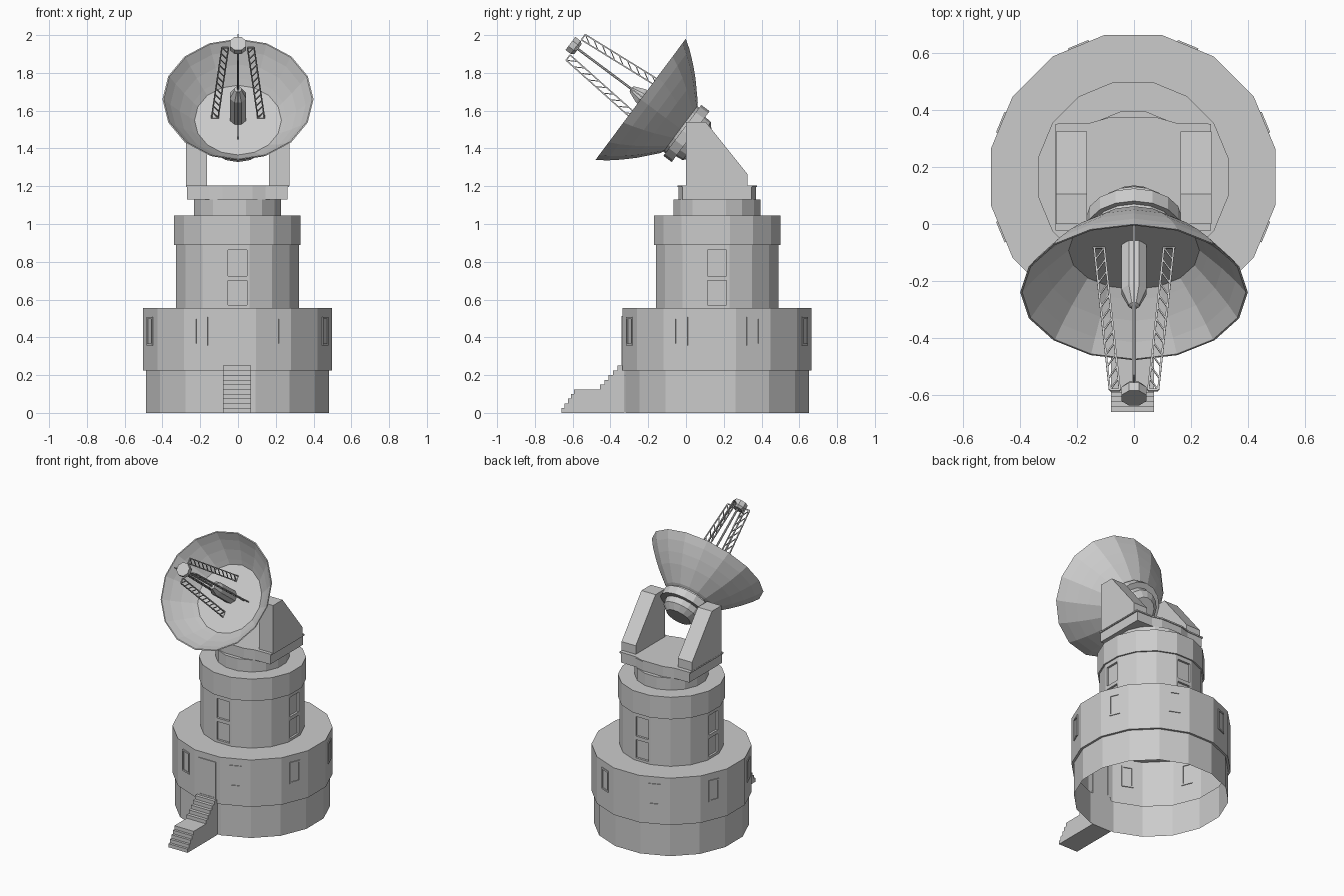
import bpy, bmesh, math
from mathutils import Matrix, Vector

if "Cube" in bpy.data.objects:
    bpy.data.objects.remove(bpy.data.objects["Cube"])

CX, CY = -0.003, 0.165                     # tower axis
TOWER = Matrix.Translation((CX, CY, 0))
TILT = Matrix.Translation((0, -0.24, 1.66)) @ Matrix.Rotation(math.radians(53.3), 4, 'X')
FEED = TILT @ Matrix.Translation((0, 0.015, 0))


def finish(name, bm, matrix=Matrix()):
    bmesh.ops.recalc_face_normals(bm, faces=bm.faces)
    bm.transform(matrix)
    me = bpy.data.meshes.new(name)
    bm.to_mesh(me)
    bm.free()
    ob = bpy.data.objects.new(name, me)
    bpy.context.collection.objects.link(ob)
    return ob


def revolve(name, profile, sides, matrix, phase=0.0):
    """Spin (radius, height) points around local z; radius 0 makes a pole."""
    bm = bmesh.new()
    rings = []
    for r, z in profile:
        if r == 0:
            rings.append([bm.verts.new((0, 0, z))] * sides)
        else:
            rings.append([bm.verts.new((r * math.cos(a), r * math.sin(a), z))
                          for a in (2 * math.pi * (i + phase) / sides for i in range(sides))])
    for lo, hi in zip(rings, rings[1:]):
        for i in range(sides):
            j = (i + 1) % sides
            quad = list(dict.fromkeys((lo[i], lo[j], hi[j], hi[i])))
            bm.faces.new(quad)
    return finish(name, bm, matrix)


def extrude(name, outline, vec, matrix=Matrix()):
    bm = bmesh.new()
    face = bm.faces.new([bm.verts.new(p) for p in outline])
    geo = bmesh.ops.extrude_face_region(bm, geom=[face])["geom"]
    bmesh.ops.translate(bm, vec=vec, verts=[g for g in geo if isinstance(g, bmesh.types.BMVert)])
    return finish(name, bm, matrix)


def bar(bm, p, q, w):
    p, q = Vector(p), Vector(q)
    rot = (q - p).to_track_quat('Z', 'Y').to_matrix().to_4x4()
    m = Matrix.Translation((p + q) / 2) @ rot @ Matrix.Diagonal((w, w, (q - p).length, 1))
    bmesh.ops.create_cube(bm, size=1, matrix=m)


def box(name, size, matrix):
    bm = bmesh.new()
    bmesh.ops.create_cube(bm, size=1, matrix=Matrix.Diagonal((*size, 1)))
    return finish(name, bm, matrix)


def frame(name, angle, apothem, width, z0, z1, t):
    bm = bmesh.new()
    h, y = width / 2 - t / 2, -apothem
    for s in (-h, h):
        bar(bm, (s, y, z0), (s, y, z1), t)
    for z in (z0 + t / 2, z1 - t / 2):
        bar(bm, (-h, y, z), (h, y, z), t)
    return finish(name, bm, TOWER @ Matrix.Rotation(math.radians(angle), 4, 'Z'))


def flat(apothem):
    return apothem / math.cos(math.pi / 16)


# Hollow base drum, open underneath
revolve("base_drum", [(flat(.485), 0), (flat(.485), .225), (flat(.5), .225),
                      (flat(.5), .555), (flat(.31), .555)], 16, TOWER, 0.5)

# Tower with a wider top band, neck on top
tower = revolve("tower", [(0, .555), (flat(.325), .555), (flat(.325), .89), (flat(.335), .89),
                          (flat(.335), 1.045), (flat(.23), 1.045), (flat(.23), 1.13), (0, 1.13)],
                16, TOWER, 0.5)

# Recessed tower windows, two per side
for k in range(4):
    for z0, z1 in ((.572, .70), (.725, .862)):
        m = TOWER @ Matrix.Rotation(k * math.pi / 2, 4, 'Z') @ Matrix.Translation((0, -.325, (z0 + z1) / 2))
        cutter = box("window_cutter", (.10, .03, z1 - z0), m)
        cutter.hide_render = True
        cutter.hide_set(True)
        mod = tower.modifiers.new("window", 'BOOLEAN')
        mod.operation, mod.solver, mod.object = 'DIFFERENCE', 'EXACT', cutter

# Base windows and door
for k in range(8):
    frame("base_window_frame", 22.5 + 45 * k, .5, .078, .357, .507, .011)
frame("door_frame", 0, .5, .135, .25, .512, .012)
box("door_panel", (.115, .006, .25), Matrix.Translation((CX, CY - .5, .378)))

# Stairs: two flights with a landing
steps = [(-.66, 0)]
z = 0
for start, run in ((-.66, .017), (-.455, .023)):
    for i in range(5):
        y = start + i * run
        steps.append((y, z))
        z += .025
        steps.append((y, z))
steps = list(dict.fromkeys(steps)) + [(-.325, .25), (-.325, 0)]
extrude("stairs", [(-.08, y, z) for y, z in steps], (.15, 0, 0))

# Turntable platform with bulging front and back, and a thin lip
def platform(name, grow, z0, z1):
    half = [(.27, .185), (.15, .188), (.08, .208), (-.08, .208), (-.15, .188), (-.27, .185)]
    pts = [(x * grow, y * grow, z0) for x, y in half] + [(-x * grow, -y * grow, z0) for x, y in half]
    extrude(name, pts, (0, 0, z1 - z0), TOWER)

platform("platform", .985, 1.13, 1.195)
platform("platform_lip", 1.012, 1.195, 1.205)

# Support arms
side = [(0, 1.2), (0, 1.54), (.105, 1.54), (.325, 1.265), (.325, 1.2)]
for x in (-.275, .163):
    extrude("support_arm", [(x, y, z) for y, z in side], (.11, 0, 0))

# Dish bowl with rear hub
revolve("dish", [(0, -.184), (.23, -.184), (.257, -.158), (.309, -.105), (.358, -.048), (.393, 0),
                 (.4, 0), (.366, -.05), (.316, -.11), (.263, -.166), (.168, -.252), (.15, -.262),
                 (.15, -.275), (.168, -.275), (.168, -.33), (.13, -.33), (.125, -.37),
                 (.085, -.405), (0, -.405)], 16, TILT)

# Feed horn, rod and sub-reflector
revolve("feed_horn", [(0, -.184), (.047, -.184), (.047, .01), (.02, .07), (.007, .075),
                      (.007, .43), (0, .43)], 8, FEED, 0.5)
revolve("sub_reflector", [(0, .425), (.035, .425), (.047, .44), (.047, .475), (0, .475)], 8, FEED, 0.5)

# Four flat lattice struts around the feed
def chord(outer, t):
    x = .105 + (.05 - .105) * t + (.035 if outer else 0)
    return (x, 0, -.184 + .624 * t)

N = 12
for k in range(4):
    bm = bmesh.new()
    for outer in (False, True):
        bar(bm, chord(outer, 0), chord(outer, 1), .007)
    for i in range(N):
        bar(bm, chord(False, i / N), chord(True, (i + 1) / N), .005)
    for t in (0, 1):
        bar(bm, chord(False, t), chord(True, t), .007)
    finish("lattice_strut", bm, FEED @ Matrix.Rotation(k * math.pi / 2, 4, 'Z'))
